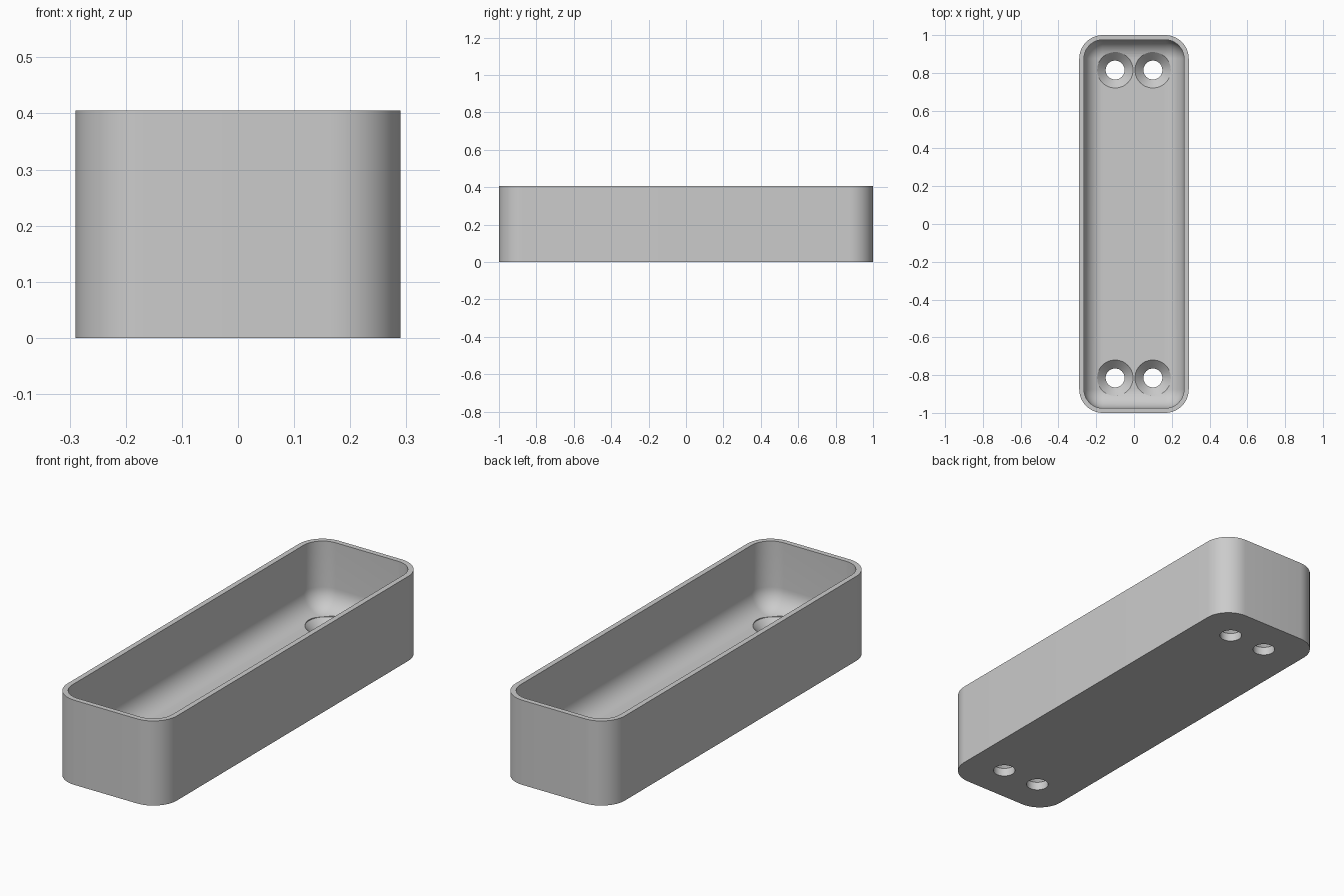
import bpy, bmesh
from math import pi, sin, cos

cube = bpy.data.objects.get("Cube")
if cube:
    bpy.data.objects.remove(cube)

HALF_X, HALF_Y, HEIGHT = 0.29, 1.0, 0.405
CORNER, WALL, FLOOR = 0.125, 0.025, 0.085
FILLET = CORNER - WALL
HOLE_R, SINK_R = 0.05, 0.095
STEPS = 12

grey = bpy.data.materials.new("plain grey")
grey.use_nodes = True
colour = (0.6, 0.6, 0.6, 1)
grey.diffuse_color = colour
grey.node_tree.nodes["Principled BSDF"].inputs["Base Color"].default_value = colour


def ring(bm, hx, hy, r, z, cx=0, cy=0):
    """Rounded rectangle of vertices; a circle when hx = hy = r."""
    verts = []
    for q, (sx, sy) in enumerate([(1, 1), (-1, 1), (-1, -1), (1, -1)]):
        for i in range(STEPS + 1):
            a = (q + i / STEPS) * pi / 2
            verts.append(bm.verts.new((cx + sx * (hx - r) + r * cos(a),
                                       cy + sy * (hy - r) + r * sin(a), z)))
    return verts


def loft(bm, rings):
    """Skin consecutive rings and cap both ends."""
    n = len(rings[0])
    for a, b in zip(rings, rings[1:]):
        for i in range(n):
            j = (i + 1) % n
            bm.faces.new((a[i], a[j], b[j], b[i]))
    bm.faces.new(rings[0][::-1])
    bm.faces.new(rings[-1])


def make_object(name, bm):
    bmesh.ops.remove_doubles(bm, verts=bm.verts, dist=0.0001)
    bmesh.ops.recalc_face_normals(bm, faces=bm.faces)
    mesh = bpy.data.meshes.new(name)
    bm.to_mesh(mesh)
    bm.free()
    mesh.materials.append(grey)
    obj = bpy.data.objects.new(name, mesh)
    bpy.context.collection.objects.link(obj)
    return obj


# Tray: outer wall, rim, inner wall and filleted floor
bm = bmesh.new()
rings = [ring(bm, HALF_X, HALF_Y, CORNER, z) for z in (0, HEIGHT)]
rings.append(ring(bm, HALF_X - WALL, HALF_Y - WALL, FILLET, HEIGHT))
for i in range(STEPS + 1):
    a = i / STEPS * pi / 2
    inset = FILLET * (1 - cos(a))
    rings.append(ring(bm, HALF_X - WALL - inset, HALF_Y - WALL - inset,
                      FILLET - inset, FLOOR + FILLET * (1 - sin(a))))
loft(bm, rings)
tray = make_object("tray", bm)

# Countersunk screw holes, two at each end
bm = bmesh.new()
sink_depth = SINK_R - HOLE_R
profile = [(HOLE_R, -0.1), (HOLE_R, FLOOR - sink_depth),
           (SINK_R, FLOOR), (SINK_R, FLOOR + FILLET)]
for x in (-0.1, 0.1):
    for y in (-0.815, 0.815):
        loft(bm, [ring(bm, r, r, r, z, x, y) for r, z in profile])
cutter = make_object("screw_hole_cutter", bm)
cutter.hide_render = True

cut = tray.modifiers.new("screw holes", 'BOOLEAN')
cut.operation = 'DIFFERENCE'
cut.solver = 'EXACT'
cut.object = cutter

# Apply the cut and shade
bpy.ops.object.select_all(action='DESELECT')
tray.select_set(True)
bpy.context.view_layer.objects.active = tray
bpy.ops.object.modifier_apply(modifier=cut.name)
bpy.data.objects.remove(cutter)
bpy.ops.object.shade_smooth_by_angle(angle=pi / 6)
